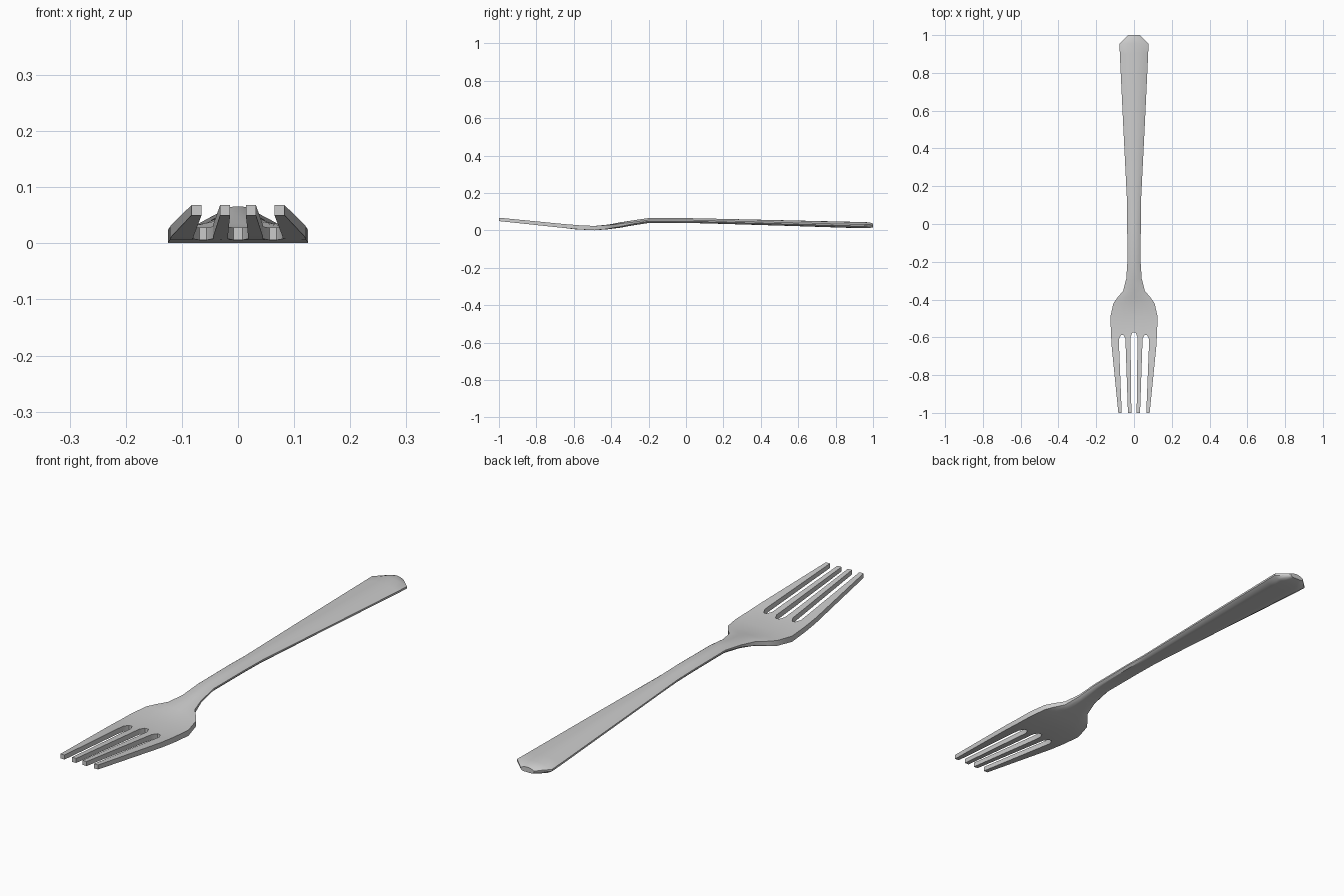
import bpy, bmesh

if "Cube" in bpy.data.objects:
    bpy.data.objects.remove(bpy.data.objects["Cube"])

steel = bpy.data.materials.new("steel grey")
steel.diffuse_color = (0.6, 0.6, 0.6, 1)
steel.use_nodes = True
steel.node_tree.nodes["Principled BSDF"].inputs["Base Color"].default_value = steel.diffuse_color

# Stations: y, half width, z bottom, z top, roundness (1 = round handle, 0 = flat head)
STATIONS = [
    (1.00, 0.030, 0.017, 0.037, 1), (0.985, 0.045, 0.014, 0.042, 1),
    (0.955, 0.077, 0.012, 0.045, 1), (0.90, 0.075, 0.013, 0.046, 1),
    (0.50, 0.056, 0.026, 0.055, 1), (0.10, 0.036, 0.038, 0.064, 1),
    (0.00, 0.036, 0.040, 0.066, 1), (-0.20, 0.035, 0.040, 0.066, 1),
    (-0.29, 0.041, 0.026, 0.053, 0.9), (-0.355, 0.058, 0.014, 0.043, 0.6),
    (-0.39, 0.088, 0.010, 0.036, 0.4), (-0.42, 0.109, 0.006, 0.031, 0.2),
    (-0.49, 0.125, 0.001, 0.024, 0), (-0.575, 0.122, 0.006, 0.028, 0),
    (-0.597, 0.121, 0.008, 0.030, 0), (-0.65, 0.118, 0.013, 0.034, 0),
    (-1.00, 0.083, 0.050, 0.068, 0),
]
HANDLE = (0.15, 0.45, 0.78, 1)          # column spacing across the handle
CROWN = (1.0, 0.86, 0.52, 0.18)         # rounded upper profile
BELLY = (1.0, 1.0, 0.92, 0.3)           # flattened underside
# Tine edges (half side) at the slot top, slot shoulder, and tip
TINES = {13: (0.008, 0.056, 0.069), 14: (0.018, 0.045, 0.080),
         15: (0.018, 0.044, 0.079), 16: (0.014, 0.032, 0.065)}
SLOT_ROW = 13

bm = bmesh.new()
top, bottom = [], []
for i, (y, w, zb, zt, r) in enumerate(STATIONS):
    cols = TINES[i] + (w,) if i in TINES else tuple(f * w for f in HANDLE)
    mid, h = (zb + zt) / 2, (zt - zb) / 2
    half = []
    for k, x in enumerate(cols):
        dy = -0.013 if k in (1, 2) and i in (13, 14) else 0
        half.append((x, y + dy,
                     mid + h * (1 + r * (CROWN[k] - 1)),
                     mid - h * (1 + r * (BELLY[k] - 1))))
    row = [(-x, yy, a, b) for x, yy, a, b in reversed(half)] + half
    top.append([bm.verts.new((x, yy, a)) for x, yy, a, b in row])
    bottom.append([bm.verts.new((x, yy, b)) for x, yy, a, b in row])

# Upper and lower skins, leaving the three slots open
edges = {}
for i in range(len(STATIONS) - 1):
    for j in range(7):
        if i >= SLOT_ROW and j in (1, 3, 5):
            continue
        q = [(i, j), (i + 1, j), (i + 1, j + 1), (i, j + 1)]
        bm.faces.new([top[a][b] for a, b in q])
        bm.faces.new([bottom[a][b] for a, b in reversed(q)])
        for n in range(4):
            key = frozenset((q[n], q[(n + 1) % 4]))
            edges.setdefault(key, []).append((q[n], q[(n + 1) % 4]))

# Side walls around the outline and the slots
for used in edges.values():
    if len(used) == 1:
        (a, b), (c, d) = used[0]
        bm.faces.new((top[c][d], top[a][b], bottom[a][b], bottom[c][d]))
bmesh.ops.recalc_face_normals(bm, faces=bm.faces)

mesh = bpy.data.meshes.new("fork")
bm.to_mesh(mesh)
bm.free()
mesh.materials.append(steel)
fork = bpy.data.objects.new("fork", mesh)
bpy.context.collection.objects.link(fork)
bpy.context.view_layer.objects.active = fork
fork.select_set(True)
bpy.ops.object.shade_smooth_by_angle(angle=0.7)
